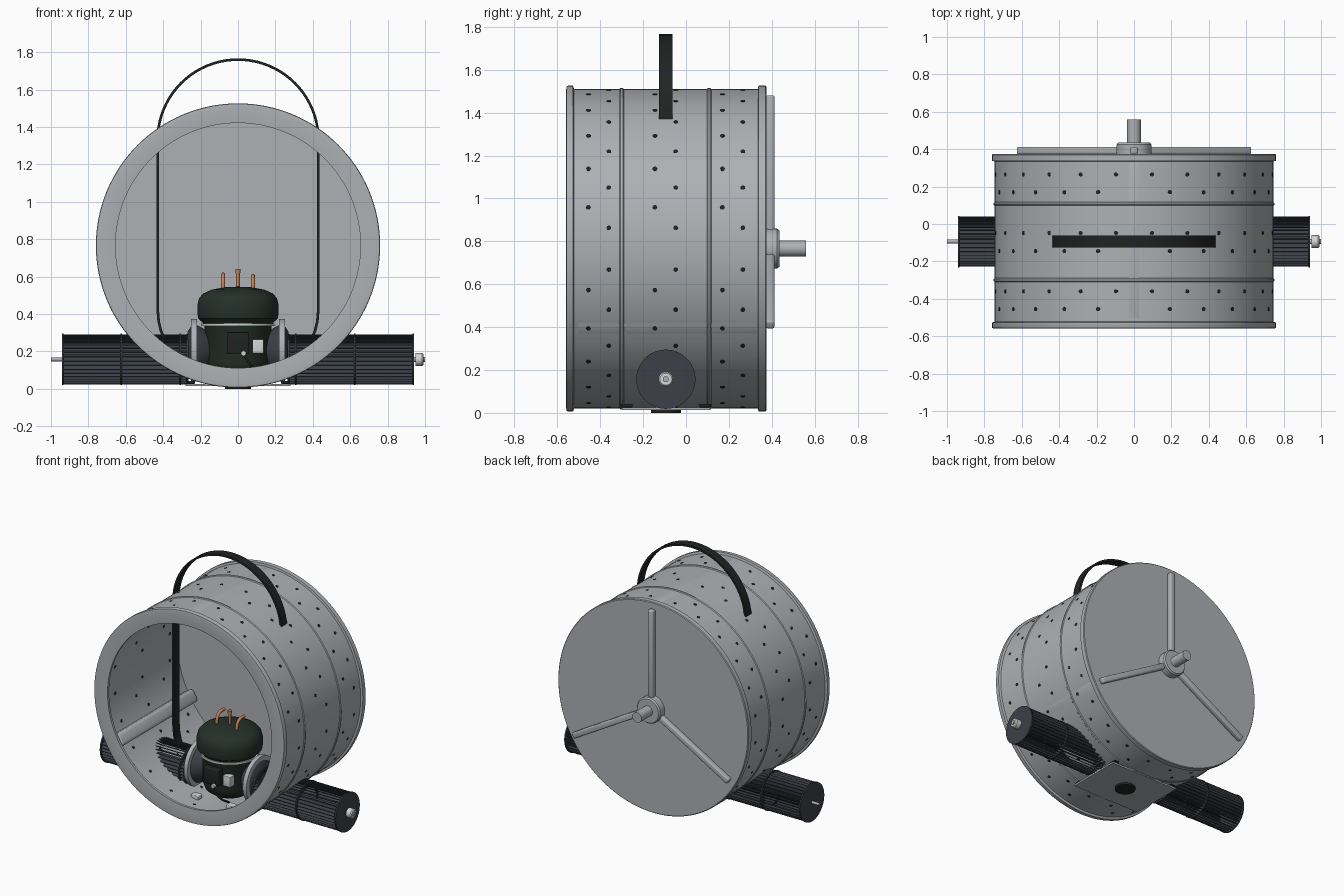
import bpy, bmesh, math
from mathutils import Matrix, Vector

if "Cube" in bpy.data.objects:
    bpy.data.objects.remove(bpy.data.objects["Cube"])

CZ = 0.766    # height of the drum axis
FY = -0.094   # y of compressor, blowers and strap
FZ = 0.157    # height of the blower axis
AX = {'X': Matrix.Rotation(math.pi / 2, 4, 'Y'),
      'Y': Matrix.Rotation(-math.pi / 2, 4, 'X'),
      'Z': Matrix.Identity(4)}


def mat(name, r, g, b):
    m = bpy.data.materials.new(name)
    m.diffuse_color = (r, g, b, 1)
    m.use_nodes = True
    m.node_tree.nodes["Principled BSDF"].inputs["Base Color"].default_value = m.diffuse_color
    return m


STEEL = mat("steel", 0.42, 0.44, 0.46)
FAN = mat("fan_dark", 0.045, 0.052, 0.065)
BLACK = mat("black", 0.015, 0.017, 0.016)
GREEN = mat("dark_green", 0.018, 0.03, 0.022)
COPPER = mat("copper", 0.55, 0.22, 0.09)
LIGHT = mat("light", 0.65, 0.67, 0.68)


def finish(name, bm, m=None, smooth=True):
    bmesh.ops.remove_doubles(bm, verts=bm.verts, dist=1e-5)
    bmesh.ops.recalc_face_normals(bm, faces=bm.faces)
    me = bpy.data.meshes.new(name)
    bm.to_mesh(me)
    bm.free()
    ob = bpy.data.objects.new(name, me)
    bpy.context.collection.objects.link(ob)
    if m:
        me.materials.append(m)
    if smooth:
        bpy.ops.object.select_all(action='DESELECT')
        ob.select_set(True)
        bpy.context.view_layer.objects.active = ob
        bpy.ops.object.shade_smooth_by_angle(angle=math.radians(35))
    return ob


def lathe(name, prof, axis, loc, m=None, n=64, closed=False):
    """Revolve (radius, height) points about an axis through loc."""
    bm = bmesh.new()
    M = Matrix.Translation(loc) @ AX[axis]
    rings = []
    for r, h in prof:
        rings.append([bm.verts.new(M @ Vector((r * math.cos(2 * math.pi * i / n),
                                               r * math.sin(2 * math.pi * i / n), h)))
                      for i in range(n)])
    pairs = list(zip(rings, rings[1:])) + ([(rings[-1], rings[0])] if closed else [])
    for a, b in pairs:
        for i in range(n):
            j = (i + 1) % n
            bm.faces.new((a[i], a[j], b[j], b[i]))
    return finish(name, bm, m)


def rod(name, r, h0, h1, axis, loc, m=None, n=32):
    return lathe(name, [(0, h0), (r, h0), (r, h1), (0, h1)], axis, loc, m, n)


def ring(name, r0, r1, h0, h1, axis, loc, m=None):
    return lathe(name, [(r0, h0), (r1, h0), (r1, h1), (r0, h1)], axis, loc, m, 64, True)


def add_box(bm, size, M):
    bmesh.ops.create_cube(bm, size=1, matrix=M @ Matrix.Diagonal((*size, 1)))


def box(name, size, loc, m=None, bevel=0, rot=None):
    bm = bmesh.new()
    add_box(bm, size, Matrix.Identity(4))
    if bevel:
        bmesh.ops.bevel(bm, geom=bm.edges[:], offset=bevel, segments=3,
                        profile=0.5, affect='EDGES')
    bm.transform(Matrix.Translation(loc) @ (rot or Matrix.Identity(4)))
    return finish(name, bm, m)


def tube(name, pts, r, m):
    cu = bpy.data.curves.new(name, 'CURVE')
    cu.dimensions = '3D'
    cu.bevel_depth, cu.bevel_resolution, cu.use_fill_caps = r, 3, True
    sp = cu.splines.new('BEZIER')
    sp.bezier_points.add(len(pts) - 1)
    for p, co in zip(sp.bezier_points, pts):
        p.co = co
        p.handle_left_type = p.handle_right_type = 'AUTO'
    cu.materials.append(m)
    ob = bpy.data.objects.new(name, cu)
    bpy.context.collection.objects.link(ob)


# Drum shell with front lip, rolled rims and closed back
lathe("drum", [(.655, -.553), (.735, -.56), (.757, -.557), (.76, -.55), (.76, -.527), (.745, -.522),
               (.745, .335), (.76, .338), (.76, .37), (.755, .375), (0, .375),
               (0, .36), (.735, .36), (.735, -.53), (.655, -.535), (.655, -.553)],
      'Y', (0, 0, CZ), STEEL, 128)
for i, y in enumerate((-.30, .108)):
    lathe(f"drum_rib_{i}", [(.744, y - .011), (.75, y - .005), (.75, y + .005), (.744, y + .011)],
          'Y', (0, 0, CZ), STEEL, 128)

# Perforations: staggered rows of small dark plugs
bm = bmesh.new()
for k, y in enumerate((-.455, -.36, -.145, -.048, .17, .265)):
    for i in range(24):
        if k % 2 == 0 and i % 6 == 0:
            continue
        a = math.radians(15 * i + 7.5 * (k % 2))
        M = (Matrix.Translation((.74 * math.cos(a), y, CZ + .74 * math.sin(a)))
             @ Matrix.Rotation(-a, 4, 'Y') @ AX['X'])
        bmesh.ops.create_cone(bm, cap_ends=True, segments=10, radius1=.011, radius2=.011,
                              depth=.014, matrix=M)
finish("drum_holes", bm, BLACK)

# Inner lifters and rear spider arms
for i, deg in enumerate((90, 210, 330)):
    a = math.radians(deg)
    R = Matrix.Rotation(-a, 4, 'Y')
    d = Vector((math.cos(a), 0, math.sin(a)))
    box(f"lifter_{i}", (.08, .87, .09), Vector((0, -.085, CZ)) + d * .705, STEEL, .02, R)
    box(f"spider_arm_{i}", (.67, .04, .042), Vector((0, .393, CZ)) + d * .38, STEEL, .01, R)
lathe("spider_hub", [(0, .37), (.093, .37), (.093, .425), (.085, .435), (0, .435)],
      'Y', (0, 0, CZ), STEEL)
rod("drive_shaft", .037, .42, .56, 'Y', (0, 0, CZ), STEEL)

# Strap handle: flat band swept along an arch
side = [(.395, .27), (.412, .31), (.424, .36), (.43, .43), (.43, .9)]
path = ([(x, z) for x, z in side]
        + [(.43 * math.cos(math.pi * i / 40), 1.33 + .43 * math.sin(math.pi * i / 40)) for i in range(41)]
        + [(-x, z) for x, z in reversed(side)])
bm = bmesh.new()
sections = []
for i, (x, z) in enumerate(path):
    p, q = path[max(i - 1, 0)], path[min(i + 1, len(path) - 1)]
    t = Vector((q[0] - p[0], 0, q[1] - p[1])).normalized()
    nrm = Vector((t.z, 0, -t.x)) * .007
    c = Vector((x, FY, z))
    sections.append([bm.verts.new(c + nrm * s + Vector((0, w, 0)))
                     for s, w in ((-1, -.032), (1, -.032), (1, .032), (-1, .032))])
for a, b in zip(sections, sections[1:]):
    for i in range(4):
        j = (i + 1) % 4
        bm.faces.new((a[i], a[j], b[j], b[i]))
bm.faces.new(sections[0])
bm.faces.new(sections[-1])
finish("strap_handle", bm, BLACK)

# Cross-flow blower wheels on both sides
for s, tag in ((-1, "left"), (1, "right")):
    c = Vector((0, FY, FZ))
    bm = bmesh.new()
    for i in range(36):
        M = (Matrix.Translation((s * .605, FY, FZ)) @ Matrix.Rotation(2 * math.pi * i / 36, 4, 'X')
             @ Matrix.Translation((0, 0, .12)) @ Matrix.Rotation(math.radians(35), 4, 'X'))
        add_box(bm, (.67, .004, .032), M)
    finish(f"blower_blades_{tag}", bm, FAN, False)
    rod(f"blower_end_{tag}", .138, s * .932, s * .942, 'X', c, FAN, 48)
    rod(f"blower_inner_end_{tag}", .136, s * .265, s * .275, 'X', c, FAN, 48)
    for k, x in enumerate((.31, .625)):
        ring(f"blower_divider_{tag}_{k}", .1, .138, s * (x - .004), s * (x + .004), 'X', c, FAN)
    # Motor ring between compressor and blower
    m = Vector((0, FY, .205))
    ring(f"motor_ring_{tag}", .135, .167, s * .22, s * .25, 'X', m, STEEL)
    lathe(f"motor_{tag}", [(0, s * .15), (.09, s * .15), (.12, s * .19), (.138, s * .225),
                           (.138, s * .245), (.1, s * .27), (0, s * .27)], 'X', m, FAN)
rod("blower_pin_left", .01, -1, -.93, 'X', (0, FY, FZ), STEEL)
rod("blower_pin_right", .014, .93, 1, 'X', (0, FY, FZ), STEEL)
lathe("blower_boss_right", [(0, .95), (.034, .95), (.034, .985), (.028, .992), (0, .992)],
      'X', (0, FY, FZ), LIGHT)

# Compressor with seam band
lathe("compressor", [(0, .06), (.12, .06), (.16, .09), (.178, .14), (.18, .335), (.19, .355),
                     (.212, .375), (.217, .40), (.217, .45), (.208, .485), (.185, .51),
                     (.14, .53), (.07, .543), (0, .546)], 'Z', (0, FY, 0), GREEN)
ring("compressor_band", .17, .195, .335, .35, 'Z', (0, FY, 0), LIGHT)

# Copper pipes
for i, (x, top) in enumerate(((-.08, .605), (.08, .597))):
    y = FY - .03
    tube(f"pipe_{i}", [(x, y, .50), (x, y, top - .03), (x, y + .025, top), (x, y + .08, top + .005)],
         .011, COPPER)
rod("pipe_middle", .01, .5, .635, 'Z', (0, FY, 0), COPPER, 16)
rod("pipe_cap", .014, .62, .64, 'Z', (0, FY, 0), COPPER, 16)

# Terminal box, relay, screw and cable on the compressor front
box("terminal_box", (.12, .06, .115), (0, FY - .19, .245), BLACK, .006)
box("relay", (.06, .05, .075), (.107, FY - .165, .227), LIGHT, .004)
rod("terminal_screw", .014, -.24, -.2, 'Y', (.03, FY, .19), LIGHT, 16)
tube("cable", [(.03, FY - .225, .19), (.045, FY - .24, .16), (.08, FY - .22, .11), (.1, FY - .15, .06)],
     .007, BLACK)

# Base plate, drain disc, feet and bolts
box("base_plate", (.56, .41, .012), (0, FY, .02), STEEL)
rod("drain_disc", .07, 0, .03, 'Z', (0, FY, 0), BLACK)
for sx in (-1, 1):
    for sy in (-1, 1):
        tag = ("left" if sx < 0 else "right") + ("_front" if sy < 0 else "_back")
        box(f"foot_{tag}", (.06, .05, .035), (sx * .14, FY + sy * .18, .05), LIGHT, .005)
        box(f"bolt_{tag}", (.04, .055, .016), (sx * .25, FY + sy * .183, .034), BLACK, .004)
